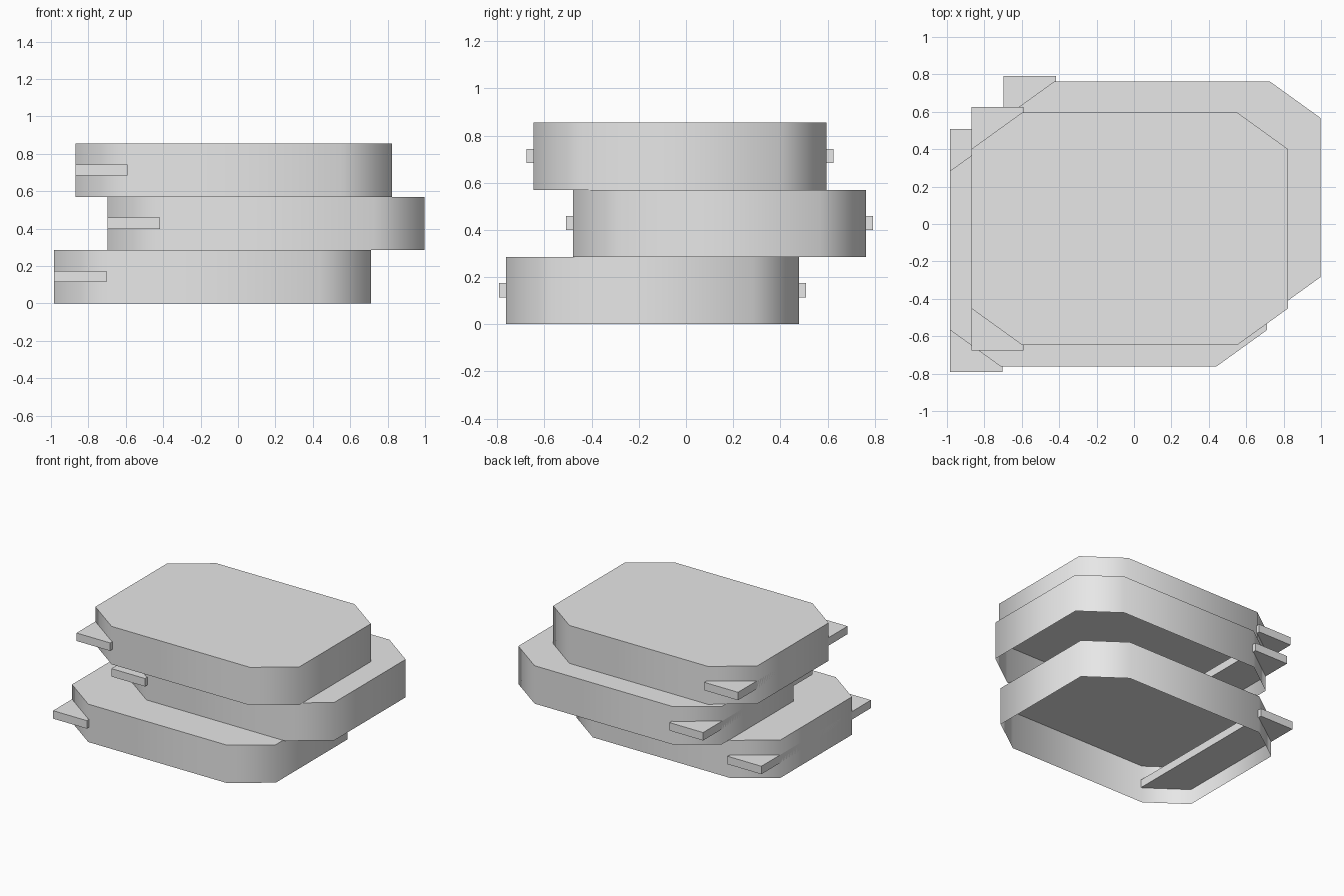
import bpy, bmesh, math

if "Cube" in bpy.data.objects:
    bpy.data.objects.remove(bpy.data.objects["Cube"])

grey = bpy.data.materials.new("light_grey")
grey.diffuse_color = (0.8, 0.8, 0.8, 1)
grey.use_nodes = True
grey.node_tree.nodes["Principled BSDF"].inputs["Base Color"].default_value = grey.diffuse_color

W, D, H = 1.694, 1.243, 0.285     # tier size
CX, CY = 0.272, 0.196             # corner cuts


def finish(bm, name):
    bmesh.ops.recalc_face_normals(bm, faces=bm.faces)
    me = bpy.data.meshes.new(name)
    bm.to_mesh(me)
    bm.free()
    me.materials.append(grey)
    ob = bpy.data.objects.new(name, me)
    bpy.context.collection.objects.link(ob)
    return ob


def tier(name, x, y, z):
    """Chamfered slab, open underneath, with softly shaded walls."""
    a, b = W / 2, D / 2
    outline = [(a, CY - b), (a, b - CY), (a - CX, b), (CX - a, b),
               (-a, b - CY), (-a, CY - b), (CX - a, -b), (a - CX, -b)]
    bm = bmesh.new()
    low = [bm.verts.new((x + a + px, y + b + py, z)) for px, py in outline]
    top = [bm.verts.new((v.co.x, v.co.y, z + H)) for v in low]
    bm.faces.new(top)
    for i in range(8):
        j = (i + 1) % 8
        bm.faces.new((low[i], low[j], top[j], top[i]))
    ob = finish(bm, name)
    # outward normals on the open shell
    if ob.data.polygons[0].normal.z < 0:
        ob.data.flip_normals()
    bpy.ops.object.select_all(action='DESELECT')
    ob.select_set(True)
    bpy.context.view_layer.objects.active = ob
    bpy.ops.object.shade_smooth_by_angle(angle=math.radians(65))


def bar(name, x, y, z):
    """Thin flat bar through the slab, its ends jutting past the corners."""
    bm = bmesh.new()
    bmesh.ops.create_cube(bm, size=1)
    for v in bm.verts:
        v.co.x = x + (v.co.x + 0.5) * 0.28
        v.co.y = y - 0.029 + (v.co.y + 0.5) * 1.301
        v.co.z = z + 0.114 + (v.co.z + 0.5) * 0.06
    finish(bm, name)


# three staggered tiers, each with its bar
for level, (label, x, y) in enumerate((("lower", -0.983, -0.763),
                                       ("middle", -0.697, -0.48),
                                       ("upper", -0.87, -0.647))):
    tier(label + "_slab", x, y, level * H)
    bar(label + "_bar", x, y, level * H)
